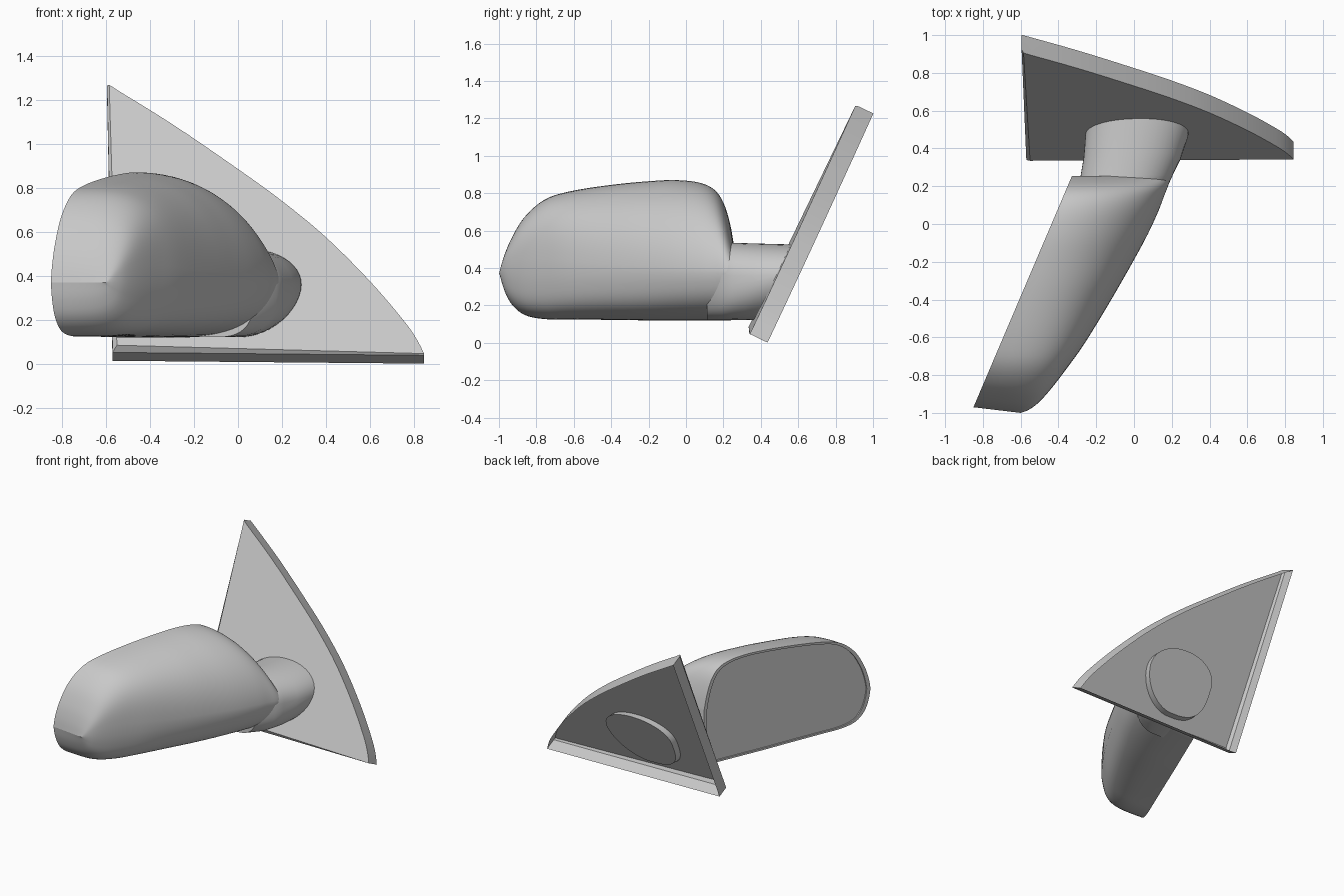
import bpy, bmesh, math
from mathutils import Vector

default_cube = bpy.data.objects.get("Cube")
if default_cube:
    bpy.data.objects.remove(default_cube, do_unlink=True)


def make_material(name, color):
    material = bpy.data.materials.new(name)
    material.use_nodes = True
    material.diffuse_color = color
    material.node_tree.nodes["Principled BSDF"].inputs["Base Color"].default_value = color
    return material


grey = make_material("plain grey", (0.58, 0.58, 0.58, 1))


def finish(name, bm, angle):
    bmesh.ops.remove_doubles(bm, verts=bm.verts, dist=0.0005)
    bmesh.ops.recalc_face_normals(bm, faces=bm.faces)
    mesh = bpy.data.meshes.new(name)
    bm.to_mesh(mesh)
    bm.free()
    obj = bpy.data.objects.new(name, mesh)
    bpy.context.collection.objects.link(obj)
    mesh.materials.append(grey)
    bpy.ops.object.select_all(action='DESELECT')
    obj.select_set(True)
    bpy.context.view_layer.objects.active = obj
    bpy.ops.object.shade_smooth_by_angle(angle=math.radians(angle))


def smooth_rows(rows, steps):
    """Catmull-Rom interpolation through rows of values."""
    rows = [Vector(r) for r in rows]
    result = []
    for i in range(len(rows) - 1):
        a, b, c, d = (rows[min(max(i + k, 0), len(rows) - 1)] for k in (-1, 0, 1, 2))
        for s in range(steps):
            t = s / steps
            result.append(0.5 * (2 * b + (c - a) * t + (2 * a - 5 * b + 4 * c - d) * t * t
                                 + (3 * b - a - 3 * c + d) * t ** 3))
    return result + [rows[-1]]


def power(value, n):
    return math.copysign(abs(value) ** (2 / n), value)


def bridge(bm, rings, closed):
    rings = [[bm.verts.new(p) for p in ring] for ring in rings]
    count = len(rings[0])
    for a, b in zip(rings, rings[1:]):
        for i in range(count if closed else count - 1):
            j = (i + 1) % count
            bm.faces.new((a[i], a[j], b[j], b[i]))
    return rings


# Mirror housing: D-shaped sections swept along y (y, front x, top z, bottom z)
profile = [(-1, -0.60, 0.37, 0.37), (-0.985, -0.56, 0.45, 0.29), (-0.95, -0.51, 0.55, 0.21),
           (-0.88, -0.445, 0.67, 0.15), (-0.77, -0.36, 0.765, 0.127), (-0.63, -0.26, 0.81, 0.125),
           (-0.4, -0.12, 0.845, 0.123), (-0.19, 0, 0.865, 0.12), (-0.05, 0.075, 0.87, 0.12),
           (0.07, 0.13, 0.857, 0.12), (0.15, 0.16, 0.82, 0.12), (0.2, 0.18, 0.75, 0.12),
           (0.235, 0.19, 0.64, 0.12), (0.255, 0.2, 0.53, 0.125)]
RIDGE = 0.37


def housing_section(row):
    y, front, top, bottom = row
    boxy = max(0, (0.1 - y) / 1.1) ** 3    # squarer towards the outer tip
    slim = max(0, (y + 0.3) / 0.55)        # softer shoulder towards the arm
    shear = 0.03 * boxy
    back = -0.85 + (y + shear + 0.97) * 0.426
    points = []
    for i in range(49):
        a = math.pi * (0.5 - i / 48)
        rise = math.sin(a)
        if a > 0:
            n = 2.2 + 2.4 * boxy - 0.35 * slim
            across, z = power(math.cos(a), n), RIDGE + (top - RIDGE) * power(rise, n)
        else:                              # fuller underside, leaning inwards
            n = 3.6 + boxy - 0.6 * slim
            drop = power(-rise, n)
            across = power(math.cos(a), n) * (1 - 0.12 * drop)
            z = RIDGE - (RIDGE - bottom) * drop
        points.append(Vector((back + (front - back) * across, y + shear * (1 - across), z)))
    return points


bm = bmesh.new()
rings = bridge(bm, [housing_section(r) for r in smooth_rows(profile, 4)], False)
bm.faces.new(rings[-1])
bmesh.ops.remove_doubles(bm, verts=bm.verts, dist=0.0005)

# Lip and recessed mirror glass closing the open side
rim = [e for e in bm.edges if e.is_boundary]
centre = Vector((-0.56, -0.29, 0.47))
inward = Vector((0.92, -0.39, 0))
for scale, depth in ((0.96, 0), (1, 0.01)):
    grown = bmesh.ops.extrude_edge_only(bm, edges=rim)["geom"]
    for v in (g for g in grown if isinstance(g, bmesh.types.BMVert)):
        v.co = centre + (v.co - centre) * scale + inward * depth
    rim = [g for g in grown if isinstance(g, bmesh.types.BMEdge) and g.is_boundary]
bmesh.ops.contextual_create(bm, geom=rim)
finish("mirror_housing", bm, 40)

# Arm: egg-shaped sections ending in a stub parallel to the mounting plate
# (y, centre x, half width, slope, roundness of the lower inner side)
arm_rows = [(0.12, -0.1, 0.18, 0, 2.8), (0.2, -0.06, 0.235, 0, 2.8), (0.26, -0.04, 0.243, 0.05, 2.6),
            (0.35, -0.01, 0.257, 0.2, 2.2), (0.46, 0.015, 0.272, 0.483, 1.8),
            (0.52, 0.018, 0.272, 0.483, 1.8)]
bm = bmesh.new()
arm_rings = []
for y, x, half, slope, lower in arm_rows:
    ring = []
    for i in range(48):
        a = math.tau * i / 48
        upper, outer = a < math.pi, math.cos(a) < 0
        n = 2.1 if upper else 3 if outer else lower
        z = 0.36 + power(math.sin(a), n) * (0.185 - 0.04 * y if upper else 0.238)
        ring.append((x + half * power(math.cos(a), n), y - 0.008 + (z - 0.33) * slope, z))
    arm_rings.append(ring)
rings = bridge(bm, arm_rings, True)
bm.faces.new(rings[0])
bm.faces.new(rings[-1])
finish("arm", bm, 40)

# Mounting plate: leaning tray with a curved long edge, open at the back
edge = [(-0.595, 1.272), (-0.3, 1.09), (0, 0.885), (0.2, 0.74), (0.4, 0.575), (0.6, 0.375),
        (0.75, 0.2), (0.81, 0.115), (0.845, 0.047)]
outline = [tuple(p) for p in smooth_rows(edge, 4)] + [(-0.57, 0.06)]
# The front face is trimmed only along its straight left and lower edges
front_outline = [(-0.585, 1.268)] + outline[1:-1] + [(-0.55, 0.085)]


def plate_loop(points, depth):
    loop = []
    for x, z in points:
        d = depth + 0.02 * (x + 0.57)
        loop.append((x, 0.332 + (z - 0.08) * 0.483 + d * 0.9, z - depth * 0.435))
    return loop


bm = bmesh.new()
rings = bridge(bm, [plate_loop(front_outline, 0), plate_loop(outline, 0.018),
                    plate_loop(outline, 0.105)], True)
bm.faces.new(rings[0])
finish("mounting_plate", bm, 25)
